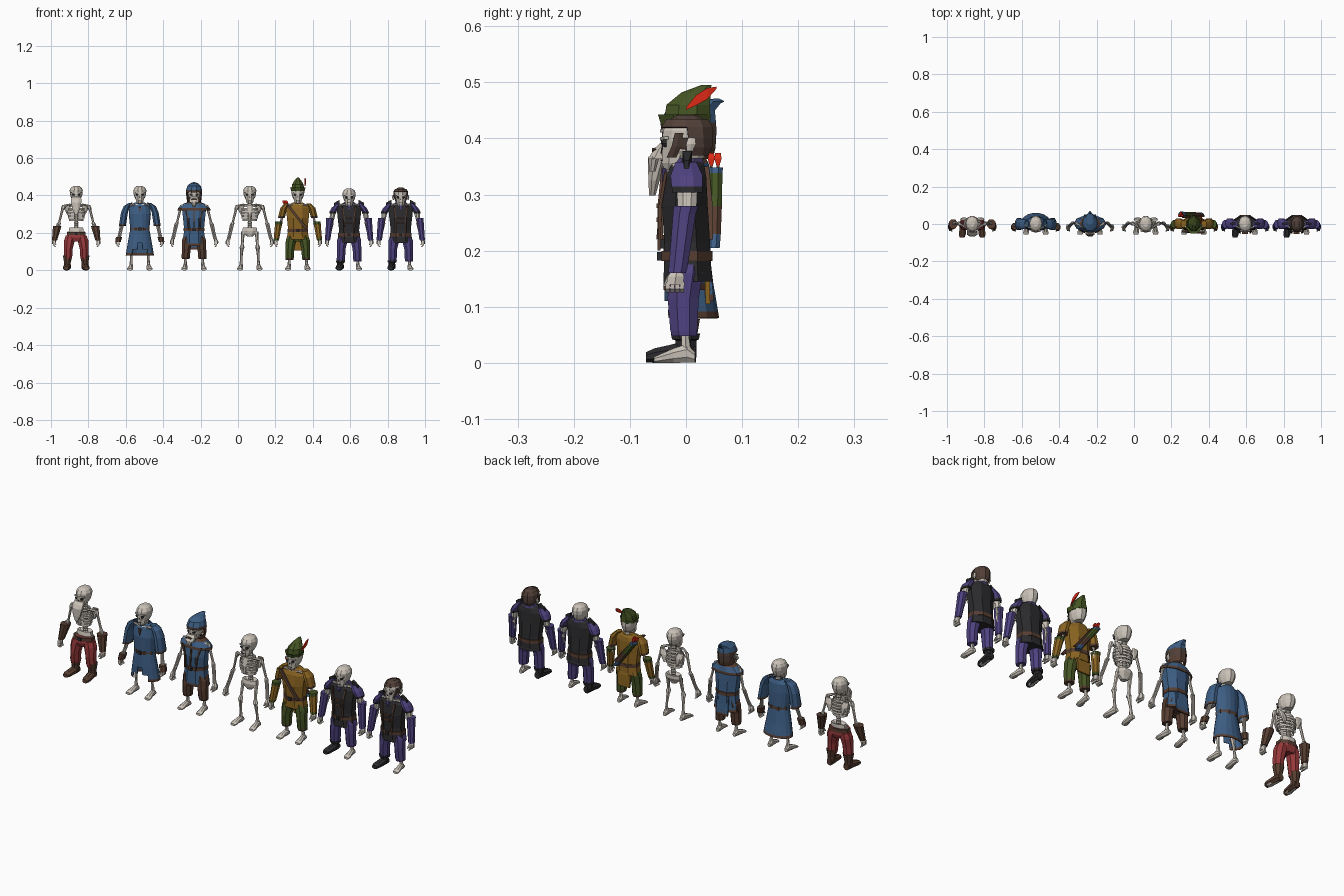
import bpy, bmesh, math
from mathutils import Vector

cube = bpy.data.objects.get("Cube")
if cube:
    bpy.data.objects.remove(cube, do_unlink=True)

UNIT = 0.01          # all part sizes below are in hundredths
figure, centre = "", 0.0


def linear(c):
    return c / 12.92 if c <= 0.04045 else ((c + 0.055) / 1.055) ** 2.4


def material(name, *rgb):
    m = bpy.data.materials.new(name)
    m.use_nodes = True
    colour = [linear(c) for c in rgb] + [1]
    m.diffuse_color = colour
    m.node_tree.nodes["Principled BSDF"].inputs["Base Color"].default_value = colour
    return m


MATS = {
    "bone": material("bone", .79, .76, .72),
    "brown": material("leather brown", .34, .24, .19),
    "hair": material("hair brown", .32, .25, .22),
    "crimson": material("trouser red", .59, .22, .23),
    "blue": material("cloth blue", .24, .37, .52),
    "mustard": material("tunic mustard", .54, .39, .13),
    "green": material("cloth green", .27, .33, .14),
    "scarlet": material("feather red", .86, .16, .08),
    "purple": material("cloth purple", .31, .26, .5),
    "black": material("charcoal", .17, .17, .18),
}


def tube(part, mats, rings, axis="z", sides=8, open_ends=False, keep=None):
    """Loft elliptical rings (x, y, z, radius, radius); one colour, or one per band."""
    bands = [mats] * (len(rings) - 1) if isinstance(mats, str) else mats
    slots = list(dict.fromkeys(bands))
    bm = bmesh.new()
    loops = []
    for x, y, z, a, b in rings:
        loop = []
        for i in range(sides):
            t = math.tau * (i + .5) / sides - math.pi / 2
            u, v = a * math.cos(t), b * math.sin(t)
            offset = {"z": (u, v, 0), "y": (u, 0, v), "x": (0, u, v)}[axis]
            loop.append(bm.verts.new(Vector((x, y, z)) + Vector(offset)))
        loops.append(loop)
    for low, high, mat in zip(loops, loops[1:], bands):
        for i in range(sides):
            j = (i + 1) % sides
            bm.faces.new((low[i], low[j], high[j], high[i])).material_index = slots.index(mat)
    if not open_ends:
        bm.faces.new(loops[0]).material_index = slots.index(bands[0])
        bm.faces.new(loops[-1]).material_index = slots.index(bands[-1])
    bmesh.ops.recalc_face_normals(bm, faces=bm.faces)
    if keep:
        gone = [f for f in bm.faces if not keep(f.calc_center_median())]
        bmesh.ops.delete(bm, geom=gone, context="FACES")
    bmesh.ops.scale(bm, vec=(UNIT,) * 3, verts=bm.verts)
    mesh = bpy.data.meshes.new(part)
    bm.to_mesh(mesh)
    bm.free()
    for s in slots:
        mesh.materials.append(MATS[s])
    ob = bpy.data.objects.new(f"{figure}_{part}", mesh)
    ob.location.x = centre
    bpy.context.collection.objects.link(ob)
    if open_ends:
        ob.modifiers.new("thickness", "SOLIDIFY").thickness = .003


def pair(part, mats, rings, only=None, **options):
    for s, side in ((1, "left"), (-1, "right")):
        if only in (None, side):
            tube(f"{side}_{part}", mats, [(s * r[0],) + tuple(r[1:]) for r in rings], **options)


def head(d):
    tube("skull", "bone", [(0, .4, 37.8 + d, 2.1, 2.8), (0, -.2, 39.2 + d, 2.9, 4.2),
         (0, 0, 41 + d, 3.4, 4.5), (0, .1, 42.8 + d, 3.5, 4.4),
         (0, .2, 44.2 + d, 2.8, 3.5), (0, .2, 45.1 + d, 1.4, 1.8)], sides=10)
    tube("jaw", "bone", [(0, -2.4, 35.8 + d, 1.6, 1.6), (0, -2.2, 37 + d, 2.2, 2.3),
         (0, -1.9, 39.3 + d, 2.5, 2.6)])
    pair("eye_socket", "black", [(1.4, -4.3, 40.5 + d, .75, .65), (1.4, -3.5, 40.5 + d, .8, .7)], axis="y", sides=6)
    pair("brow", "bone", [(.3, -4.2, 41.3 + d, .6, .4), (2.7, -3.5, 41.5 + d, .6, .4)], axis="x", sides=4)
    tube("nose_hole", "black", [(0, -4.45, 39.2 + d, .4, .6), (0, -3.8, 39.2 + d, .5, .6)], axis="y", sides=3)
    tube("mouth", "black", [(0, -4.5, 37.5 + d, 1.4, .2), (0, -3.9, 37.5 + d, 1.5, .2)], axis="y", sides=4)


def skeleton(name, x, d=0, ribs=True):
    global figure, centre
    figure, centre = name, x
    head(d)
    tube("spine", "bone", [(0, 1.2, 20 + i * .6, r, r) for i in range(29)
         for r in [(.9, 1.3)[i % 2]]], sides=6)
    tube("pelvis", "bone", [(0, .5, 18, 1.5, 1.4), (0, .5, 19.5, 3.4, 2), (0, .8, 21, 4.3, 2.6),
         (0, 1, 22.8, 4, 2.4), (0, 1, 21.5, 2.6, 1.2)])
    if ribs:
        for i in range(6):
            z, w = 26.8 + 1.5 * i, (3.9, 4.6, 4.9, 4.9, 4.5, 3.6)[i]
            tube(f"rib_{i}", "bone", [(0, -.2, z - .55, w, w * .74), (0, -.2, z + .55, w, w * .74)],
                 sides=12, open_ends=True)
        tube("breastbone", "bone", [(0, -3.4, 27, .8, .4), (0, -3.6, 31, 1.2, .5), (0, -2.8, 35, 1.4, .5)], sides=6)
        pair("shoulder_blade", "bone", [(3.6, 3.2, 28.5, .5, .4), (4.3, 3, 32, 1.8, .5), (5, 2.2, 34.6, 1.6, .5)], sides=6)
    pair("collarbone", "bone", [(.6, -2.4, 34.8, .5, .5), (3.5, -2, 35.2, .5, .5), (6.6, 0, 34.4, .8, .8)], axis="x", sides=6)
    # arms and hands
    pair("upper_arm_bone", "bone", [(6.7, .2, 34.8, .8, .8), (6.9, .2, 33.4, 1.2, 1.2), (7.5, .3, 32, .7, .7),
         (9, .6, 26, .6, .6), (9.3, .6, 24.8, 1.1, .9)], sides=6)
    for k, off in (("outer", .5), ("inner", -.5)):
        pair(f"{k}_forearm_bone", "bone", [(9.4 + off, .5, 25, .6, .6), (10.5 + off, -.6, 20, .45, .45),
             (11.4 + off, -1.6, 16.4, .5, .6)], sides=6)
    pair("palm", "bone", [(11.5, -1.6, 16.6, .8, 1), (11.9, -1.8, 15.4, 1.1, 1.7), (11.9, -2, 14, 1, 1.7)], sides=6)
    for k in range(4):
        y = -3.2 + k * .85
        pair(f"finger_{k}", "bone", [(12, y, 14.4, .6, .55), (11.9, y - .1, 13.2, .6, .55),
             (11.2, y, 12.5, .5, .5)], sides=4)
    pair("thumb", "bone", [(11.5, -3, 15.6, .5, .5), (10.9, -3.8, 13.6, .4, .4)], sides=4)
    # legs and feet
    pair("thigh_bone", "bone", [(3.5, .5, 20.8, 1.2, 1.2), (3.7, .2, 19, .9, .9), (4, -.8, 14, .7, .7),
         (4.2, -1, 12, 1.4, 1.3)], sides=6)
    pair("shin_bone", "bone", [(4.2, -1, 12.2, 1.3, 1.2), (4.3, -.8, 10.8, .9, .9), (4.6, -.2, 6, .6, .6),
         (4.7, 0, 2.2, 1, 1)], sides=6)
    pair("foot", "bone", [(4.7, 1.6, 1, .9, 1), (4.7, .2, 1.7, 1.2, 1.8), (5, -2.2, 1.3, 1.3, 1.4),
         (5.2, -4.4, .8, 1.7, .9), (5.3, -5.7, .5, 1.4, .6)], axis="y")


def trousers(mat, hem, trim=None):
    tube("trouser_seat", mat, [(0, .2, 15.5, 4, 2.8), (0, .2, 17.5, 5.8, 3.6), (0, .4, 20.5, 4.9, 3.4)])
    pair("trouser_leg", [trim or mat, mat, mat, mat], [(4.5, -.3, hem, 2.2, 2.4), (4.4, -.4, hem + 1, 2.4, 2.6),
         (4.2, -.5, 11.5, 2.5, 3), (3.6, 0, 16, 3.1, 3.3), (3, .2, 18.5, 2.8, 3.1)])


def boots(mat, top, only=None):
    pair("boot_foot", mat, [(4.7, 1.8, 1.6, 1.6, 1.7), (4.7, 0, 2, 2, 2.1), (5, -3, 1.6, 2, 1.7),
         (5.3, -5.6, 1.3, 2, 1.4), (5.4, -7.1, 1, 1.4, 1)], axis="y", only=only)
    pair("boot_shaft", mat, [(4.7, 0, 1, 2, 2), (4.7, 0, 4, 1.9, 2), (4.6, -.1, top - 1, 2.5, 2.6),
         (4.6, -.1, top, 2.7, 2.8)], only=only)


def cuffs(mat, top, wide, trim=None):
    pair("forearm_cover", [trim or mat, mat, trim or mat], [(11.6, -1.6, 16, 1.5, 1.7), (11.4, -1.4, 17, 1.6, 1.8),
         (10.4, -.3, top - 1.5, wide - .2, wide), (10.2, 0, top, wide, wide + .2)])


def shoulder_caps(mat, trim, hem):
    pair("shoulder_cap", [trim, mat, mat], [(8.8, .3, hem, 1.9, 2.9), (8.6, .2, hem + 1, 2, 3),
         (7.5, .1, 33.4, 2, 3.1), (5.6, 0, 35.8, 1.3, 2)])


def torso(part, mats, hem, flare, waist, chest):
    tube(part, mats, [(0, .4, hem, flare, flare * .7), (0, .3, hem + 1.2, flare - .1, flare * .68),
         (0, .2, 21.5, waist, waist * .76), (0, -.2, 28, chest - .6, 4.4), (0, 0, 33.2, chest, 3.9),
         (0, .3, 35.2, chest - 1.8, 3.2), (0, .4, 36.2, 2.8, 2.4)])


def belt(z, a, b, mat="brown"):
    tube("belt", mat, [(0, .2, z - .8, a, b), (0, .2, z + .9, a, b)])
    tube("belt_buckle", "black", [(0, -b - .3, z, 1.1, 1.1), (0, -b + .6, z, 1.1, 1.1)], axis="y", sides=4)


def beard(length, wide):
    tube("beard", "bone", [(0, -6, 37.3 - length, .7, .6), (0, -5.7, 40 - length, wide * .7, 1.1),
         (0, -5, 36.3, wide, 1.9), (0, -4.2, 38, wide, 1.7), (0, -3.5, 39.2, wide - .4, 1.2)])


# bearded elder in red trousers
skeleton("elder", -.865)
beard(7.5, 3)
trousers("crimson", 6)
belt(19.6, 5.4, 3.7)
boots("brown", 7.8)
cuffs("brown", 23.8, 2.5)

# robed figure: long gown split open at the front hem
skeleton("robed", -.525, ribs=False)
tube("robe", ["brown", "blue", "blue", "blue", "blue", "blue", "blue"],
     [(0, 1, 8, 7.7, 5), (0, .9, 9.2, 7.5, 4.9), (0, .8, 11, 7.2, 4.7), (0, .5, 14.5, 6.6, 4.4),
      (0, .2, 22, 5.2, 3.8), (0, 0, 30, 6, 4), (0, .2, 34.3, 5.6, 3.5), (0, .5, 36.2, 2.8, 2.5)],
     sides=16, open_ends=True, keep=lambda c: c.y > 0 or abs(c.x) > (13.5 - c.z) * .95)
pair("wide_sleeve", ["brown", "blue", "blue", "blue"], [(9.3, 0, 23.6, 2, 3.5), (9.2, 0, 24.6, 2, 3.5),
     (8.2, 0, 31, 2, 3.2), (6.9, 0, 34.3, 1.8, 2.8), (4.8, .2, 36, 1.2, 2.2)], open_ends=True)
tube("neck_slit", "brown", [(0, -4.2, 33, .8, -2.4), (0, -3.4, 33, .8, -2.4)], axis="y", sides=3)
belt(22, 5.5, 4.1)
pair("wrist_band", "brown", [(11.7, -1.7, 15, 1.6, 2.1), (11.1, -1.2, 17.8, 1.8, 2)])

# hooded figure
skeleton("hooded", -.235, ribs=False)
beard(3.2, 2.5)
tube("moustache", "hair", [(0, -6.1, 37.9, 1.7, .4), (0, -5, 38.1, 1.7, .4)], axis="y", sides=6)
trousers("brown", 6)
torso("tunic", ["brown", "blue", "blue", "blue", "blue", "brown"], 13, 6.8, 5.7, 7)
tube("tunic_tail", ["brown", "blue"], [(0, 4.6, 11, 4.4, .5), (0, 4.5, 12.2, 4.6, .5), (0, 3.7, 21, 4.5, .5)], sides=4)
tube("shoulder_cape", ["brown", "blue", "brown"], [(0, .2, 32, 8.8, 4.7), (0, .2, 33.2, 8.6, 4.6),
     (0, .4, 35.6, 5.6, 3.8), (0, .6, 36.6, 3.2, 3)], sides=10, open_ends=True)
tube("hood", ["brown", "hair", "hair", "blue", "blue", "blue"],
     [(0, 1, 36.4, 3.3, 3.7), (0, .8, 38.4, 3.7, 4.4), (0, .5, 41.4, 4, 4.9), (0, .4, 42.8, 4, 4.9),
      (0, .8, 45, 3.3, 4.3), (0, 2.8, 46.4, 1.7, 3.3), (0, 6, 46.8, .4, .7)],
     sides=10, open_ends=True, keep=lambda c: c.z > 42 or c.y > -.5)
belt(21.8, 6, 4.7)
tube("tunic_lacing", "brown", [(0, -5, 22, .5, .4), (0, -4.5, 28, .5, .4), (0, -3.9, 34, .5, .4)], sides=4)
pair("tunic_edging", "brown", [(3, -4.6, 22, .4, .4), (3.4, -4.2, 28, .5, .4), (5, -3.4, 33, .6, .4)], sides=4)

# bare skeleton
skeleton("bare", .063)

# archer
skeleton("archer", .32, ribs=False)
trousers("green", 5.5, "brown")
torso("tunic", "mustard", 16.5, 6.4, 5.6, 6.9)
tube("tunic_tail", "mustard", [(0, 3.9, 10.5, 4.6, .6), (0, 3.8, 17, 5.2, .7)], sides=4)
shoulder_caps("mustard", "brown", 28)
cuffs("mustard", 26, 2.2, "green")
belt(21.2, 5.9, 4.5)
for side, y in (("front", -4.4), ("back", 4.1)):
    tube(f"{side}_strap", "brown", [(4.8, y * 1.05, 22, 1.2, .7), (0, y * 1.04, 28, 1.2, .7),
         (-5.6, y * .88, 35, 1.2, .7)], sides=4)
tube("hat_brim", "green", [(0, -.2, 42.5, 3.9, 4.6), (0, -.4, 44.3, 4.5, 5), (0, .2, 43.8, 3.8, 4.4)])
tube("hat_crown", "green", [(0, .2, 43, 3.8, 4.5), (0, .4, 46, 3.3, 4.2), (0, 1.8, 48.2, 1.8, 2.8),
     (0, 3.6, 49.5, .6, 1)])
tube("hat_feather", "scarlet", [(3.7, 0, 45.3, .3, .3), (4, 1.8, 46.8, .4, 1.3), (4, 3.8, 48, .4, 1.4),
     (3.7, 5.4, 49, .2, .3)], axis="y", sides=4)
tube("quiver", ["blue", "brown", "green", "blue"], [(4, 4.9, 20.5, 1.4, 1.2), (2.2, 5, 23, 1.6, 1.3),
     (-1.5, 5.1, 28, 1.7, 1.4), (-5.8, 5.2, 33.8, 1.8, 1.4), (-6.5, 5.2, 34.8, 1.9, 1.5)])
for k in range(3):
    x, y = -7.2 + k * .8, 4.5 + (k % 2) * 1.2
    tube(f"arrow_{k}", ["brown", "scarlet", "scarlet"], [(x + .7, y, 34, .2, .2), (x, y, 35.2, .4, .4),
         (x - .3, y, 36.4, .9, .9), (x - .7, y, 37.4, .7, .7)], sides=4)


# two guards in dark vests, each with one boot
def guard(name, x):
    skeleton(name, x, -1.4, ribs=False)
    trousers("purple", 4.8)
    boots("black", 5.2, only="right")
    torso("vest", "black", 14.5, 6.8, 5.8, 7.2)
    pair("vest_shoulder", "black", [(8, .1, 34.2, .6, 2.6), (5, .2, 35.6, 1.2, 3)], axis="x", sides=4)
    shoulder_caps("purple", "black", 30.4)
    pair("arm_gap", "bone", [(9.2, .2, 27.4, 1.4, 1.8), (8.8, .2, 31, 1.4, 2)])
    cuffs("purple", 28, 2.2)
    tube("shirt_collar", "purple", [(0, .3, 34.6, 4.6, 3.3), (0, .4, 36.4, 3, 2.7)])
    tube("shirt_front", "purple", [(0, -4.3, 33.8, 1.3, -1.6), (0, -3.6, 33.8, 1.3, -1.6)], axis="y", sides=3)
    belt(19, 6.3, 4.9)
    pair("vest_strap", "brown", [(2.6, -4.8, 20, .5, .4), (2.8, -4.6, 28, .5, .4), (3.6, -3.6, 34, .5, .4)], sides=4)
    for z in (25.5, 28):
        tube(f"chest_buckle_{z}", "brown", [(-1.6, -4.8, z, .7, .6), (1.6, -4.8, z, .7, .6)], axis="x", sides=4)


guard("bald_guard", .594)
guard("haired_guard", .87)
tube("hair", "hair", [(0, 1.2, 37, 2.7, 3), (0, .8, 38.4, 3.5, 4.1), (0, .4, 40, 3.9, 4.6), (0, .2, 42, 3.9, 4.8),
     (0, .2, 43.5, 3.1, 3.9)], sides=10, open_ends=True, keep=lambda c: c.z > 42 or c.y > -1)
tube("hair_crown", "hair", [(0, .2, 42.8, 3.4, 4.2), (0, .2, 44.2, 1.4, 1.8)], sides=10)
pair("sideburn", "hair", [(2.3, -2.6, 36.6, .4, 1), (3, -1.7, 38.6, .5, 1), (3.4, -1.2, 41, .5, .9)], sides=6)
pair("ear", "bone", [(3.9, .6, 37.6, .3, .6), (4.2, .9, 39, .4, 1), (4.1, 1, 40.2, .3, .7)], sides=6)
